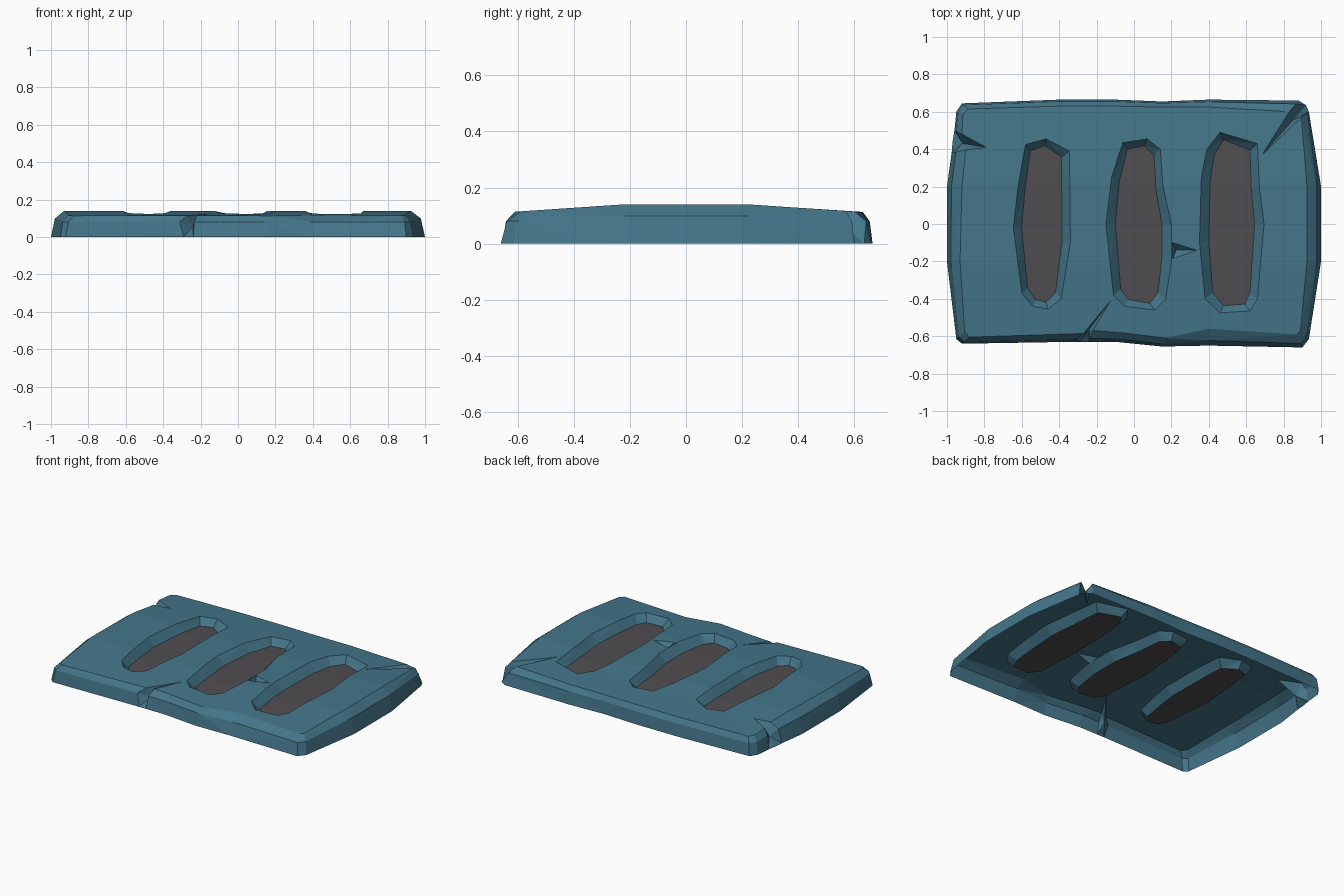
import bpy, bmesh
from mathutils import Vector

if "Cube" in bpy.data.objects:
    bpy.data.objects.remove(bpy.data.objects["Cube"])

def material(name, rgb):
    m = bpy.data.materials.new(name)
    m.diffuse_color = (*rgb, 1)
    m.use_nodes = True
    m.node_tree.nodes["Principled BSDF"].inputs["Base Color"].default_value = m.diffuse_color
    return m

teal = material("weathered teal", (0.058, 0.18, 0.255))
grey = material("slot grey", (0.082, 0.075, 0.082))

TOP, MID, FLOOR = 0.12, 0.085, 0.075

# rim outline, anticlockwise: base x, y, top edge x, y (+ height of a chipped middle point)
outline = [
    (1, -.2, .925, -.2), (1, .2, .925, .2), (.935, .6, .895, .57),
    (.92, .635, .685, .37, .075), (.88, .66, .83, .60), (.4, .665, .4, .625),
    (.15, .655, .15, .625), (-.1, .665, -.1, .63), (-.4, .665, -.4, .63),
    (-.92, .645, -.89, .615), (-.95, .6, -.915, .585), (-.96, .5, -.92, .48),
    (-.97, .44, -.79, .41, .05), (-.975, .38, -.90, .395), (-1, .2, -.92, .2),
    (-1, -.2, -.93, -.2), (-.95, -.615, -.905, -.575), (-.92, -.64, -.88, -.605),
    (-.33, -.63, -.27, -.585), (-.29, -.63, -.125, -.41, .06), (-.24, -.63, -.22, -.57),
    (-.1, -.63, -.08, -.58), (.15, -.655, .17, -.61), (.4, -.65, .4, -.56),
    (.9, -.66, .87, -.59), (.935, -.615, .89, -.57),
]
# slot rims
slots = [
    [(-.58, .425), (-.47, .455), (-.345, .39), (-.34, -.1), (-.39, -.4),
     (-.46, -.455), (-.54, -.44), (-.6, -.37), (-.645, -.02), (-.62, .2)],
    [(-.06, .435), (.07, .455), (.14, .40), (.155, .2), (.2, 0), (.2, -.2),
     (.17, -.4), (.11, -.46), (-.05, -.44), (-.11, -.38), (-.15, 0), (-.12, .25)],
    [(.46, .49), (.66, .43), (.67, .2), (.695, 0), (.66, -.4), (.62, -.465),
     (.46, -.475), (.38, -.4), (.35, -.1), (.36, .25), (.39, .4)],
]
chip = [(.207, -.10), (.335, -.14), (.207, -.185)]

def ring(bm, pts, z):
    return [bm.verts.new((p[0], p[1], p[2] if len(p) > 2 else z)) for p in pts]

def bridge(bm, a, b):
    for i in range(len(a)):
        j = (i + 1) % len(a)
        bm.faces.new((a[i], a[j], b[j], b[i]))

def loop_edges(bm, r):
    out = []
    for i in range(len(r)):
        pair = (r[i], r[(i + 1) % len(r)])
        out.append(bm.edges.get(pair) or bm.edges.new(pair))
    return out

def crown(y):
    # plate arches gently from front to back
    t = min(1, max(0, (abs(y) - .22) / .4))
    return (.14 - .027 * t) / TOP

def finish(bm, name, mat):
    for y in (-.22, .22):
        bmesh.ops.bisect_plane(bm, geom=bm.verts[:] + bm.edges[:] + bm.faces[:],
                               plane_co=(0, y, 0), plane_no=(0, 1, 0))
    for v in bm.verts:
        v.co.z *= crown(v.co.y)
    bmesh.ops.triangulate(bm, faces=[f for f in bm.faces if len(f.verts) > 3])
    bmesh.ops.recalc_face_normals(bm, faces=bm.faces[:])
    if sum(f.normal.z * f.calc_area() for f in bm.faces) < 0:
        bmesh.ops.reverse_faces(bm, faces=bm.faces[:])
    me = bpy.data.meshes.new(name)
    bm.to_mesh(me)
    bm.free()
    me.materials.append(mat)
    ob = bpy.data.objects.new(name, me)
    bpy.context.collection.objects.link(ob)

# open-bottomed plate: sloped outer wall, slot walls and chipped bridge
bm = bmesh.new()
base = ring(bm, [o[:2] for o in outline], 0)
mid = ring(bm, [(o[0] * .7 + o[2] * .3, o[1] * .7 + o[3] * .3,
                 o[4] if len(o) > 4 else MID) for o in outline], MID)
top = ring(bm, [o[2:4] for o in outline], TOP)
bridge(bm, base, mid)
bridge(bm, mid, top)
edges = loop_edges(bm, top)

floors = []
for s in slots:
    cx = (min(p[0] for p in s) + max(p[0] for p in s)) / 2
    floor = [(cx + (x - cx) * .71, y * .92) for x, y in s]
    floors.append(floor)
    rim = ring(bm, s, TOP)
    bridge(bm, rim, ring(bm, floor, FLOOR))
    edges += loop_edges(bm, rim)

c = ring(bm, chip, TOP)
low = bm.verts.new((.225, -.14, .085))
for i in range(3):
    bm.faces.new((c[i], c[(i + 1) % 3], low))
edges += loop_edges(bm, c)
bmesh.ops.triangle_fill(bm, edges=edges, use_beauty=True, normal=Vector((0, 0, 1)))
finish(bm, "slotted_plate", teal)

# grey slot floors
for i, f in enumerate(floors):
    bm = bmesh.new()
    bm.faces.new(ring(bm, f, FLOOR))
    finish(bm, "slot_floor_%d" % (i + 1), grey)
